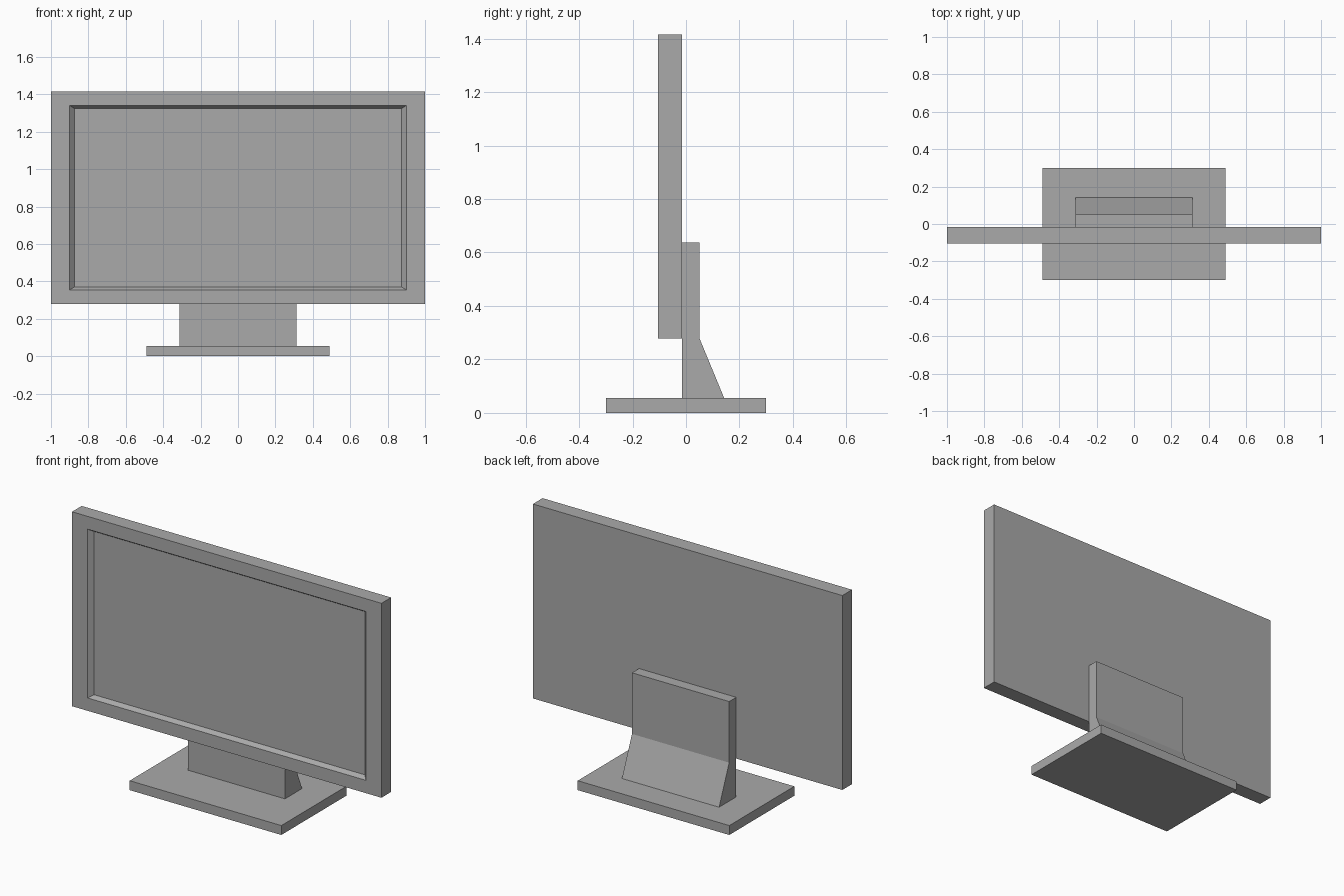
import bpy
import bmesh
from mathutils import Vector

cube = bpy.data.objects.get("Cube")
if cube:
    bpy.data.objects.remove(cube, do_unlink=True)

GREY = (0.4, 0.4, 0.4, 1.0)
grey = bpy.data.materials.new("plain_grey")
grey.use_nodes = True
grey.diffuse_color = GREY
grey.node_tree.nodes["Principled BSDF"].inputs["Base Color"].default_value = GREY


def finish(name, bm):
    bmesh.ops.recalc_face_normals(bm, faces=bm.faces)
    mesh = bpy.data.meshes.new(name)
    bm.to_mesh(mesh)
    bm.free()
    mesh.materials.append(grey)
    obj = bpy.data.objects.new(name, mesh)
    bpy.context.collection.objects.link(obj)
    return obj


def extrude_profile(name, profile, half_width):
    """Sweep a (y, z) outline across x, centred on the middle."""
    bm = bmesh.new()
    face = bm.faces.new([bm.verts.new((-half_width, y, z)) for y, z in profile])
    swept = bmesh.ops.extrude_face_region(bm, geom=[face])["geom"]
    verts = [v for v in swept if isinstance(v, bmesh.types.BMVert)]
    bmesh.ops.translate(bm, verts=verts, vec=(2 * half_width, 0, 0))
    return finish(name, bm)


def box_profile(y0, y1, z0, z1):
    return [(y0, z0), (y1, z0), (y1, z1), (y0, z1)]


# Foot plate and flared neck
extrude_profile("base_plate", box_profile(-0.3, 0.3, 0, 0.055), 0.49)
extrude_profile("stand_neck", [(-0.015, 0.055), (0.143, 0.055), (0.05, 0.28),
                               (0.05, 0.637), (-0.015, 0.637)], 0.314)

# Display housing with a bevelled, recessed screen in its front
FRONT, BACK, BOTTOM, TOP = -0.104, -0.015, 0.279, 1.415
housing = extrude_profile("display_housing", box_profile(FRONT, BACK, BOTTOM, TOP), 1.0)
bm = bmesh.new()
bm.from_mesh(housing.data)
bm.normal_update()
front = min(bm.faces, key=lambda f: f.calc_center_median().y)
centre = Vector((0, FRONT, 0.847))
# Each step: half width, half height, depth behind the front
for half_x, half_z, depth in [(0.9, 0.493, 0), (0.875, 0.477, 0.025)]:
    bmesh.ops.inset_individual(bm, faces=[front], thickness=0.01)
    for v in front.verts:
        v.co = centre + Vector((half_x if v.co.x > 0 else -half_x, depth,
                                half_z if v.co.z > centre.z else -half_z))
bm.normal_update()
bm.to_mesh(housing.data)
bm.free()
